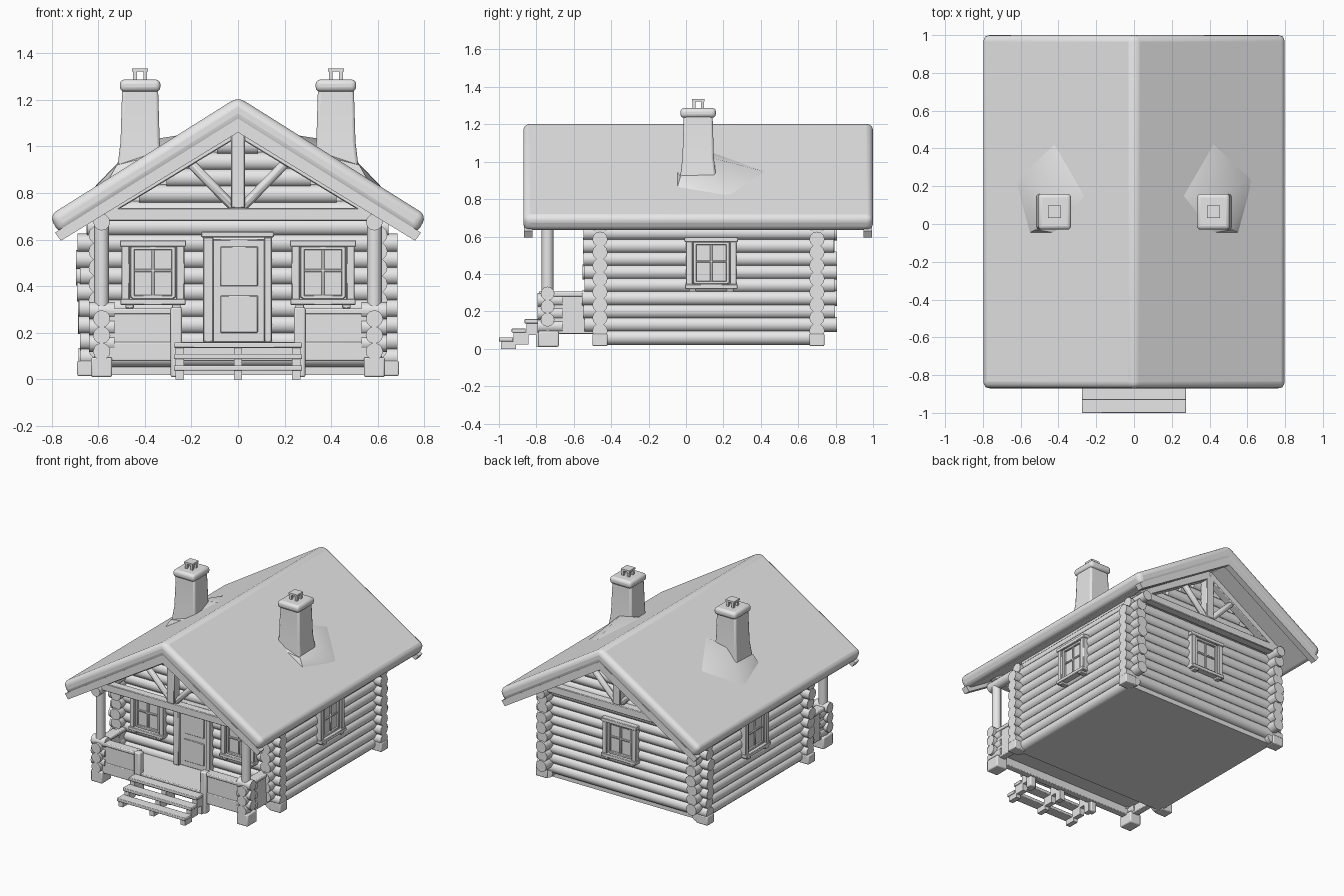
import bpy, bmesh, math, random
from mathutils import Vector

random.seed(4)
if "Cube" in bpy.data.objects:
    bpy.data.objects.remove(bpy.data.objects["Cube"], do_unlink=True)

grey = bpy.data.materials.new("plain grey")
grey.use_nodes = True
TONE = (0.8, 0.8, 0.8, 1)
grey.diffuse_color = TONE
grey.node_tree.nodes["Principled BSDF"].inputs["Base Color"].default_value = TONE


def finish(name, bm, bevel=0.0, segments=2):
    bmesh.ops.recalc_face_normals(bm, faces=bm.faces)
    mesh = bpy.data.meshes.new(name)
    bm.to_mesh(mesh)
    bm.free()
    obj = bpy.data.objects.new(name, mesh)
    bpy.context.collection.objects.link(obj)
    mesh.materials.append(grey)
    if bevel:
        mod = obj.modifiers.new("soft edges", "BEVEL")
        mod.width, mod.segments, mod.limit_method = bevel, segments, "ANGLE"
    bpy.ops.object.select_all(action="DESELECT")
    obj.select_set(True)
    bpy.context.view_layer.objects.active = obj
    bpy.ops.object.shade_smooth_by_angle(angle=math.radians(40))
    return obj


def box(bm, x0, x1, y0, y1, z0, z1):
    for v in bmesh.ops.create_cube(bm, size=1)["verts"]:
        v.co = Vector(((x0 + x1) / 2 + v.co.x * (x1 - x0),
                       (y0 + y1) / 2 + v.co.y * (y1 - y0),
                       (z0 + z1) / 2 + v.co.z * (z1 - z0)))


def log(bm, a, b, r, sides=12):
    a, b = Vector(a), Vector(b)
    verts = bmesh.ops.create_cone(bm, cap_ends=True, segments=sides, radius1=r,
                                  radius2=r, depth=(b - a).length)["verts"]
    turn = (b - a).to_track_quat("Z", "Y")
    for v in verts:
        v.co = turn @ v.co + (a + b) / 2


def loft(bm, rings):
    """Join rings of points with side faces and close both ends."""
    rings = [[bm.verts.new(p) for p in ring] for ring in rings]
    for low, high in zip(rings, rings[1:]):
        for i in range(len(low)):
            j = (i + 1) % len(low)
            bm.faces.new((low[i], low[j], high[j], high[i]))
    bm.faces.new(rings[0])
    bm.faces.new(rings[-1])


def prism(bm, outline, y0, y1):
    loft(bm, [[(x, y, z) for x, z in outline] for y in (y0, y1)])


def mirrored(half):
    return half + [(-x, z) for x, z in reversed(half) if x > 0]


SLOPE = 0.625
WALL_X, FRONT, BACK = 0.6, -0.46, 0.70
PORCH_X, PORCH_Y = 0.585, -0.74
PITCH, LOG_R = 0.07, 0.041

# Roof slab and the boards under its two ends
bm = bmesh.new()
prism(bm, mirrored([(0, 1.212), (0.81, 0.703), (0.765, 0.622), (0, 1.1)]), -0.87, 1.0)
finish("roof", bm, 0.035, 4)
bm = bmesh.new()
for y0, y1 in ((-0.865, -0.82), (0.95, 0.995)):
    for s in (-1, 1):
        prism(bm, [(0, 1.12), (s * 0.785, 0.63), (s * 0.76, 0.595), (0, 1.06)], y0, y1)
finish("gable_boards", bm)

# Solid house body behind the logs
bm = bmesh.new()
prism(bm, mirrored([(0, 1.1), (WALL_X, 0.725), (WALL_X, 0.02)]), FRONT, BACK)
finish("house_body", bm)

# Side wall logs and end wall logs, crossing at the corners
bm = bmesh.new()
for k in range(9):
    z = 0.06 + k * PITCH
    reach = 0.1 if k else 0.04
    for s in (-1, 1):
        log(bm, (s * WALL_X, FRONT - reach + random.uniform(0, .02), z),
            (s * WALL_X, BACK + reach + random.uniform(-.01, .01), z), LOG_R)
finish("side_wall_logs", bm)
bm = bmesh.new()
for k in range(14):
    z = 0.095 + k * PITCH
    half = 0.685 if z < 0.62 else (1.1 - z - LOG_R) / SLOPE
    for y in (FRONT, BACK):
        log(bm, (-half + random.uniform(-.01, .01), y, z), (half, y, z), LOG_R)
finish("end_wall_logs", bm)
bm = bmesh.new()
for s in (-1, 1):
    for y in (FRONT, BACK):
        box(bm, s * 0.645 - 0.045, s * 0.645 + 0.045, y - 0.04, y + 0.04, 0.015, 0.08)
finish("corner_feet", bm, 0.006)

# Long eave beams carrying the roof, with porch posts below
bm = bmesh.new()
for s in (-1, 1):
    log(bm, (s * PORCH_X, -0.8, 0.675), (s * PORCH_X, 0.84, 0.675), 0.036)
finish("eave_beams", bm)
bm = bmesh.new()
for s in (-1, 1):
    log(bm, (s * PORCH_X, PORCH_Y, 0.08), (s * PORCH_X, PORCH_Y, 0.67), 0.032)
finish("porch_posts", bm)

# Roof trusses on both gables
for name, y in (("front_truss", PORCH_Y), ("back_truss", 0.77)):
    bm = bmesh.new()
    box(bm, -0.57, 0.57, y - 0.03, y + 0.03, 0.68, 0.735)
    box(bm, -0.03, 0.03, y - 0.035, y + 0.03, 0.735, 1.06)
    for s in (-1, 1):
        log(bm, (s * 0.02, y, 0.74), (s * 0.22, y, 0.945), 0.022, 8)
        prism(bm, [(0, 1.1), (s * 0.62, 0.715), (s * 0.57, 0.695), (0, 1.04)],
              y - 0.03, y + 0.03)
    finish(name, bm, 0.004, 1)

# Porch deck on rim boards, and low walls
bm = bmesh.new()
box(bm, -0.6, 0.6, -0.77, FRONT, 0.135, 0.16)
box(bm, -0.6, 0.6, -0.77, -0.72, 0.08, 0.15)
for s in (-1, 1):
    box(bm, *sorted((s * 0.56, s * 0.61)), -0.76, FRONT, 0.08, 0.15)
finish("porch_deck", bm, 0.005)
bm = bmesh.new()
for s in (-1, 1):
    box(bm, *sorted((s * 0.27, s * 0.58)), -0.765, -0.72, 0.1, 0.29)
    box(bm, *sorted((s * 0.565, s * 0.61)), -0.74, FRONT, 0.09, 0.29)
    box(bm, *sorted((s * 0.27, s * 0.6)), -0.775, -0.71, 0.28, 0.305)
    box(bm, *sorted((s * 0.55, s * 0.62)), -0.74, FRONT, 0.28, 0.305)
finish("porch_low_walls", bm, 0.006)

# Stacked log ends, feet and newel posts of the porch
bm = bmesh.new()
for s in (-1, 1):
    x = s * PORCH_X
    for k in range(3):
        z = 0.12 + k * PITCH
        log(bm, (x, -0.795, z), (x, -0.66, z), 0.037)
        log(bm, (x - 0.055, PORCH_Y, z + 0.035), (x + 0.055, PORCH_Y, z + 0.035), 0.037)
finish("porch_log_ends", bm)
bm = bmesh.new()
for s in (-1, 1):
    x = s * PORCH_X
    box(bm, x - 0.045, x + 0.045, -0.79, -0.68, 0.01, 0.095)
    box(bm, s * 0.265 - 0.024, s * 0.265 + 0.024, -0.785, -0.735, 0.01, 0.31)
finish("porch_feet_and_newels", bm, 0.008)

# Stairs: three treads on three stepped stringers
bm = bmesh.new()
for k in range(3):
    y, z = -1.0 + k * 0.068, 0.06 + k * 0.049
    box(bm, -0.275, 0.275, y, y + 0.075, z - 0.022, z)
finish("stair_treads", bm, 0.004)
bm = bmesh.new()
for x in (-0.25, 0, 0.25):
    for k in range(3):
        y, z = -0.99 + k * 0.068, 0.04 + k * 0.049
        box(bm, x - 0.018, x + 0.018, y, y + 0.08, max(0, z - 0.065), z)
    box(bm, x - 0.018, x + 0.018, -0.8, -0.75, 0.01, 0.14)
finish("stair_stringers", bm)


# Windows, built facing the front and turned onto each wall
def window(name, origin, angle):
    bm = bmesh.new()
    box(bm, -0.11, 0.11, -0.046, 0, 0.34, 0.58)
    for s in (-1, 1):
        box(bm, s * 0.118 - 0.017, s * 0.118 + 0.017, -0.07, 0, 0.335, 0.575)
        box(bm, s * 0.088 - 0.009, s * 0.088 + 0.009, -0.06, 0, 0.35, 0.57)
        box(bm, s * 0.1 - 0.018, s * 0.1 + 0.018, -0.075, 0, 0.305, 0.325)
    box(bm, -0.142, 0.142, -0.075, 0, 0.57, 0.597)
    box(bm, -0.14, 0.14, -0.08, 0, 0.32, 0.345)
    box(bm, -0.007, 0.007, -0.054, 0, 0.345, 0.57)
    box(bm, -0.09, 0.09, -0.054, 0, 0.46, 0.473)
    box(bm, -0.09, 0.09, -0.06, 0, 0.345, 0.362)
    box(bm, -0.09, 0.09, -0.06, 0, 0.555, 0.572)
    obj = finish(name, bm, 0.003, 1)
    obj.location = origin
    obj.rotation_euler.z = angle


window("front_window_left", (0.365, FRONT, 0), 0)
window("front_window_right", (-0.365, FRONT, 0), 0)
window("left_window", (WALL_X, 0.135, 0), math.pi / 2)
window("right_window", (-WALL_X, 0.135, 0), -math.pi / 2)
window("back_window", (0, BACK, 0), math.pi)

# Door with frame and two raised panels
bm = bmesh.new()
box(bm, -0.11, 0.12, -0.508, FRONT, 0.16, 0.6)
for z0, z1 in ((0.2, 0.36), (0.4, 0.57)):
    box(bm, -0.075, 0.085, -0.514, FRONT, z0, z1)
finish("door", bm, 0.003, 1)
bm = bmesh.new()
box(bm, -0.15, -0.105, -0.53, FRONT, 0.16, 0.61)
box(bm, 0.112, 0.145, -0.53, FRONT, 0.16, 0.61)
box(bm, -0.158, 0.155, -0.54, FRONT, 0.61, 0.635)
finish("door_frame", bm, 0.004, 1)

# Chimneys with flared foot, cap, pot and the low mound around the foot
for side, s in (("left", 1), ("right", -1)):
    x, y = s * 0.42, 0.065
    bm = bmesh.new()
    loft(bm, [[(x + w * a, y + w * b, z) for a, b in ((-1, -1), (1, -1), (1, 1), (-1, 1))]
              for z, w in ((0.82, 0.1), (0.93, 0.095), (1.02, 0.084), (1.25, 0.077))])
    finish(side + "_chimney", bm, 0.012)
    bm = bmesh.new()
    box(bm, x - 0.087, x + 0.087, y - 0.095, y + 0.095, 1.235, 1.287)
    finish(side + "_chimney_cap", bm, 0.02, 3)
    bm = bmesh.new()
    for a in (-1, 1):
        for b in (-1, 1):
            cx, cy = x + a * 0.022, y + b * 0.022
            box(bm, cx - 0.008, cx + 0.008, cy - 0.008, cy + 0.008, 1.28, 1.33)
    box(bm, x - 0.034, x + 0.034, y - 0.034, y + 0.034, 1.322, 1.335)
    finish(side + "_chimney_pot", bm)
    bm = bmesh.new()
    for px, py, pz in ((0.43, 0.14, 1.02), (0.42, 0.45, 0.94), (0.24, 0.15, 1.05),
                       (0.64, 0.25, 0.8), (0.52, -0.03, 0.92), (0.52, 0.15, 0.92),
                       (0.56, -0.05, 0.85), (0.4, -0.05, 0.95)):
        bm.verts.new((s * px, py, pz))
    bmesh.ops.convex_hull(bm, input=bm.verts)
    finish(side + "_roof_mound", bm)
